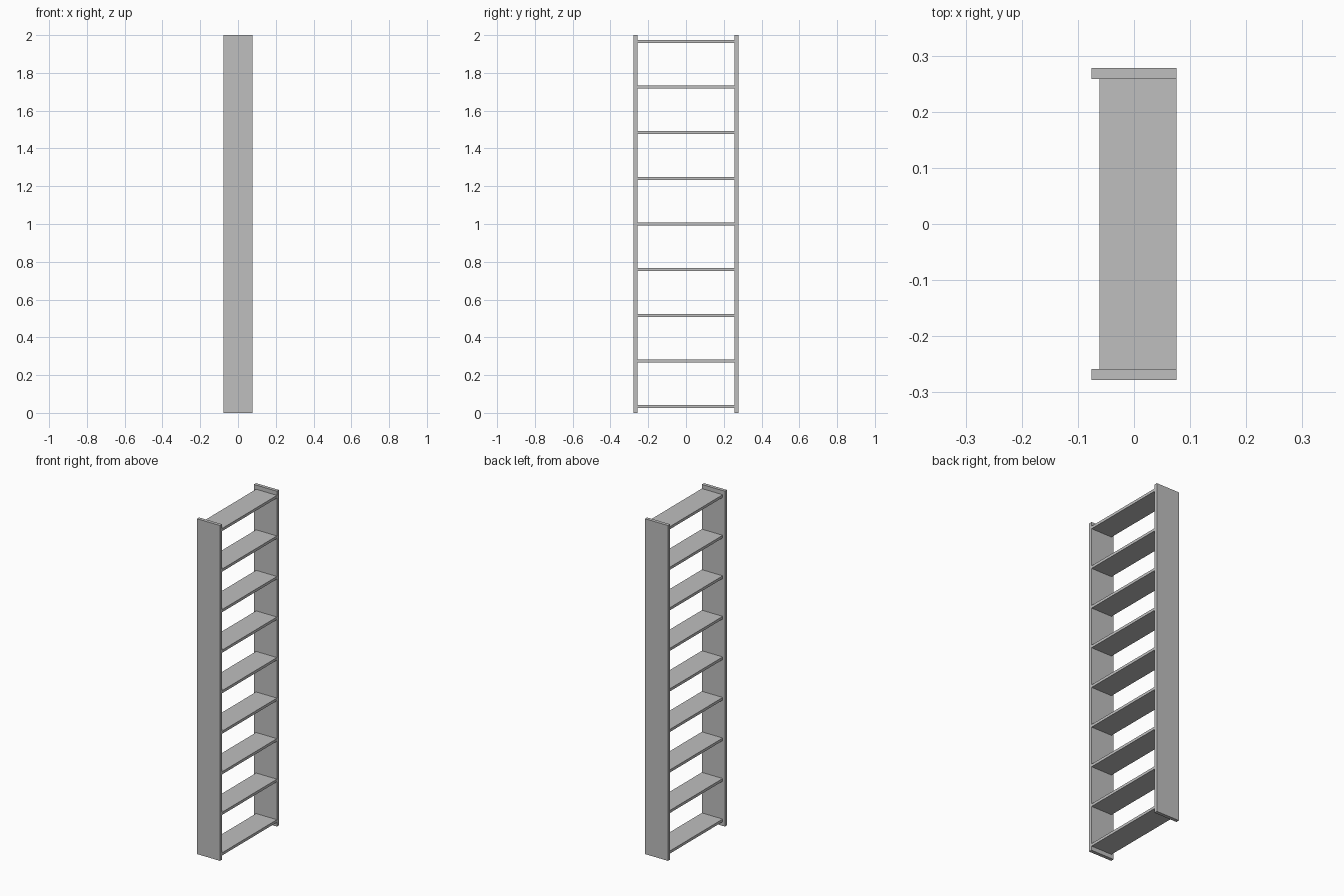
import bpy

if "Cube" in bpy.data.objects:
    bpy.data.objects.remove(bpy.data.objects["Cube"], do_unlink=True)

# Single grey finish
grey = bpy.data.materials.new("light_grey")
grey.use_nodes = True
colour = (0.52, 0.52, 0.52, 1)
grey.diffuse_color = colour
grey.node_tree.nodes["Principled BSDF"].inputs["Base Color"].default_value = colour

DEPTH, HALF_WIDTH, HEIGHT = 0.152, 0.278, 2.0
PANEL, SHELF = 0.02, 0.016
RECESS = 0.0145
COUNT, PITCH = 9, 0.2418


def box(name, low, high):
    """Add a box between two opposite corners."""
    centre = [(a + b) / 2 for a, b in zip(low, high)]
    bpy.ops.mesh.primitive_cube_add(size=1, location=centre)
    ob = bpy.context.object
    ob.name = name
    ob.scale = [b - a for a, b in zip(low, high)]
    bpy.ops.object.transform_apply(location=False, rotation=False, scale=True)
    ob.data.materials.append(grey)
    return ob


# Upright side panels
inner = HALF_WIDTH - PANEL
box("front_panel", (-DEPTH / 2, -HALF_WIDTH, 0), (DEPTH / 2, -inner, HEIGHT))
box("back_panel", (-DEPTH / 2, inner, 0), (DEPTH / 2, HALF_WIDTH, HEIGHT))

# Shelves, flush on one edge and set back on the other
for i in range(COUNT):
    z = HEIGHT / 2 + (i - (COUNT - 1) / 2) * PITCH
    box(f"shelf_{i + 1}", (-DEPTH / 2 + RECESS, -inner, z - SHELF / 2),
        (DEPTH / 2, inner, z + SHELF / 2))
